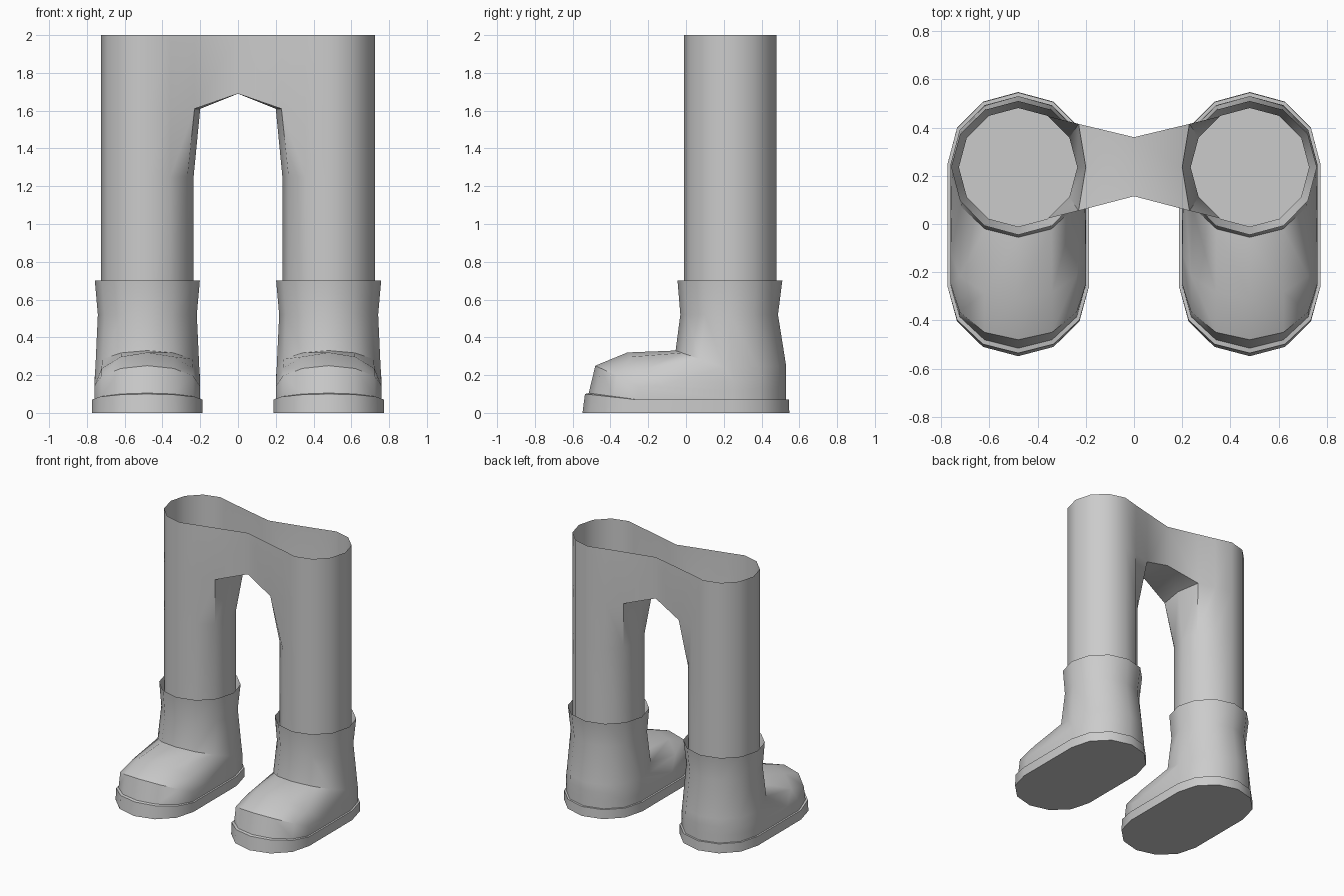
import bpy, bmesh, math

if "Cube" in bpy.data.objects:
    bpy.data.objects.remove(bpy.data.objects["Cube"])

LEG_X = 0.48


def ring(bm, r, front, cf, cb, back, zf, zsf, zsb, zb):
    """14-point stadium loop: front half (0-6), back half (7-13)."""
    out = []
    for i in range(7):
        a = math.pi * i / 6
        s = math.sin(a)
        out.append(bm.verts.new((LEG_X + r * math.cos(a),
                                 cf + (front - cf) * s, zsf + (zf - zsf) * s)))
    for i in range(7):
        a = math.pi * i / 6
        s = math.sin(a)
        out.append(bm.verts.new((LEG_X - r * math.cos(a),
                                 cb + (back - cb) * s, zsb + (zb - zsb) * s)))
    return out


def leg_ring(bm, z, widen=False):
    loop = ring(bm, 0.245, -0.01, 0.235, 0.235, 0.48, z, z, z, z)
    if widen:  # pull the inner thigh towards the crotch
        loop[5].co.x, loop[5].co.y = 0.23, 0.055
        loop[8].co.x, loop[8].co.y = 0.23, 0.415
        loop[6].co.x = loop[7].co.x = 0.2
    return loop


def bridge(bm, a, b, skip=()):
    n = len(a)
    for i in range(n):
        if i not in skip:
            j = (i + 1) % n
            bm.faces.new((a[i], a[j], b[j], b[i]))


def finish(bm, name):
    bmesh.ops.remove_doubles(bm, verts=bm.verts, dist=0.0005)
    loose = [v for v in bm.verts if not v.link_faces]
    bmesh.ops.delete(bm, geom=loose, context='VERTS')
    bmesh.ops.recalc_face_normals(bm, faces=bm.faces)
    me = bpy.data.meshes.new(name)
    bm.to_mesh(me)
    bm.free()
    ob = bpy.data.objects.new(name, me)
    bpy.context.collection.objects.link(ob)
    bpy.ops.object.select_all(action='DESELECT')
    bpy.context.view_layer.objects.active = ob
    ob.select_set(True)
    bpy.ops.object.shade_smooth_by_angle(angle=math.radians(40))
    ob.modifiers.new("mirror", 'MIRROR')
    return ob


# Trousers: open tube legs joined by a crotch bridge
bm = bmesh.new()
low, knee = leg_ring(bm, 0.6), leg_ring(bm, 1.25)
crotch, top = leg_ring(bm, 1.61, True), leg_ring(bm, 2.0, True)
bridge(bm, low, knee)
bridge(bm, knee, crotch)
bridge(bm, crotch, top, skip=(5, 6, 7))
front_low, mid_low, back_low = [bm.verts.new((0, y, 1.69)) for y in (0.115, 0.2375, 0.36)]
front_top, back_top = [bm.verts.new((0, y, 2.0)) for y in (0.115, 0.36)]
bm.faces.new((crotch[5], front_low, front_top, top[5]))
bm.faces.new((crotch[8], top[8], back_top, back_low))
bm.faces.new((crotch[5], crotch[6], mid_low, front_low))
bm.faces.new((crotch[7], crotch[8], back_low, mid_low))
finish(bm, "trousers")

# Boots: sole, ledge, toe, instep, ankle, flared cuff, tuck to the leg
profile = [
    (0.293, -0.548, -0.26, 0.25, 0.547, 0, 0, 0, 0),
    (0.293, -0.535, -0.26, 0.25, 0.545, 0.10, 0.07, 0.07, 0.07),
    (0.28, -0.515, -0.255, 0.25, 0.53, 0.105, 0.07, 0.07, 0.07),
    (0.28, -0.48, -0.25, 0.25, 0.53, 0.25, 0.14, 0.12, 0.13),
    (0.28, -0.31, -0.12, 0.25, 0.53, 0.32, 0.15, 0.17, 0.19),
    (0.275, -0.055, 0.2, 0.24, 0.53, 0.33, 0.24, 0.24, 0.25),
    (0.262, -0.03, 0.23, 0.23, 0.487, 0.52, 0.52, 0.52, 0.52),
    (0.278, -0.045, 0.235, 0.235, 0.51, 0.7, 0.7, 0.7, 0.7),
    (0.246, -0.011, 0.235, 0.235, 0.481, 0.6, 0.6, 0.6, 0.6),
]
bm = bmesh.new()
loops = [ring(bm, *p) for p in profile]
bm.faces.new(loops[0])
for a, b in zip(loops, loops[1:]):
    bridge(bm, a, b)
finish(bm, "boots")
